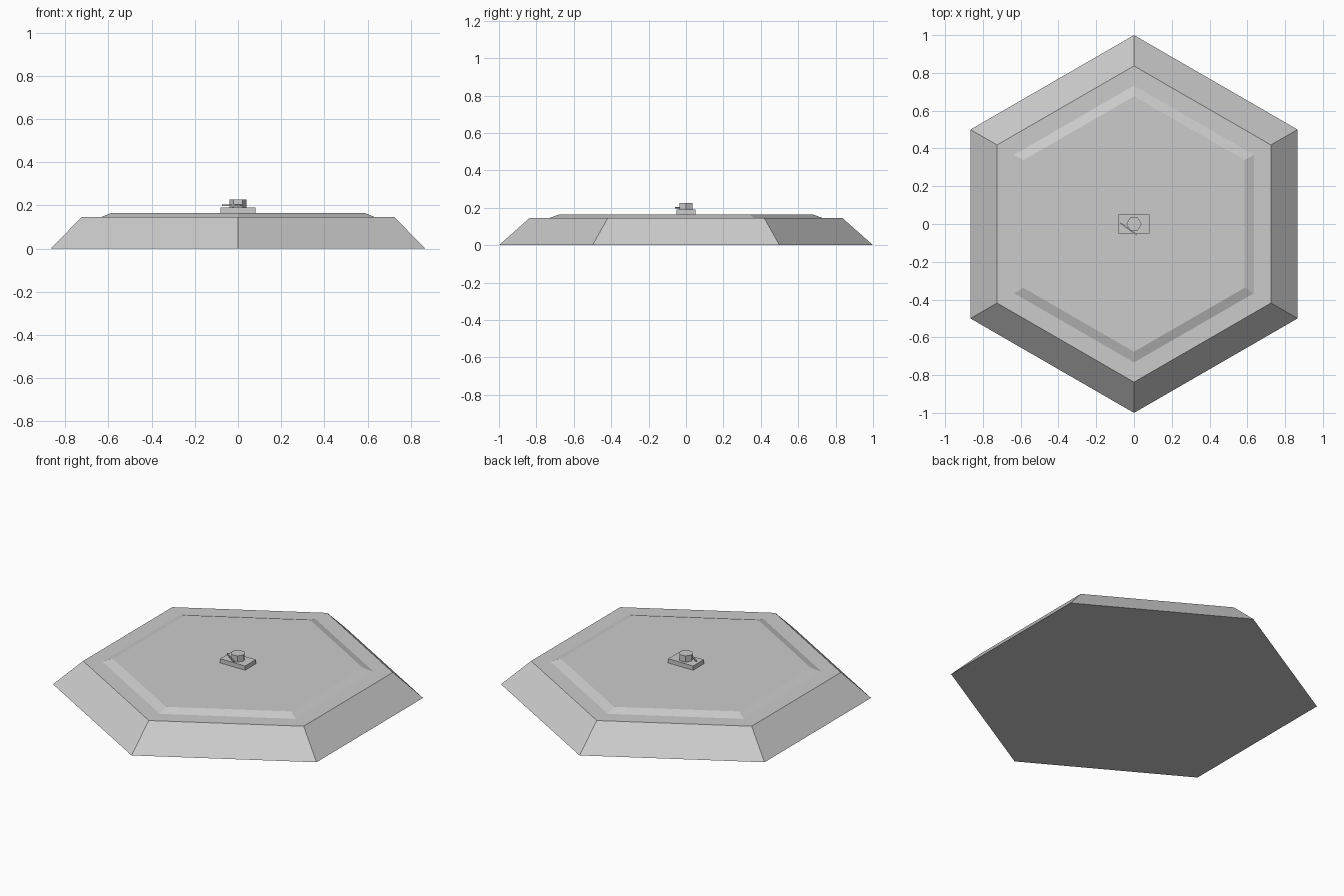
import bpy
import bmesh
import math
from mathutils import Matrix, Vector

if "Cube" in bpy.data.objects:
    bpy.data.objects.remove(bpy.data.objects["Cube"])

grey = bpy.data.materials.new("light grey")
grey.diffuse_color = (0.6, 0.6, 0.6, 1)
grey.use_nodes = True
grey.node_tree.nodes["Principled BSDF"].inputs["Base Color"].default_value = grey.diffuse_color


def finish(name, bm):
    bmesh.ops.recalc_face_normals(bm, faces=bm.faces)
    mesh = bpy.data.meshes.new(name)
    bm.to_mesh(mesh)
    bm.free()
    mesh.materials.append(grey)
    obj = bpy.data.objects.new(name, mesh)
    bpy.context.collection.objects.link(obj)
    return obj


def hex_frustum(name, r_low, r_high, z_low, z_high, turn):
    """Closed six-sided frustum with its first corner at angle turn."""
    bm = bmesh.new()
    rings = []
    for r, z in ((r_low, z_low), (r_high, z_high)):
        rings.append([bm.verts.new((r * math.cos(turn + i * math.pi / 3),
                                    r * math.sin(turn + i * math.pi / 3), z))
                      for i in range(6)])
    low, high = rings
    bm.faces.new(low[::-1])
    bm.faces.new(high)
    for i in range(6):
        j = (i + 1) % 6
        bm.faces.new((low[i], low[j], high[j], high[i]))
    return finish(name, bm)


def box(name, center, size, angle=0):
    bm = bmesh.new()
    bmesh.ops.create_cube(bm, size=1, matrix=Matrix.Translation(center)
                          @ Matrix.Rotation(angle, 4, 'Z')
                          @ Matrix.Diagonal((*size, 1)))
    return finish(name, bm)


# Wide sloped base and the shallow raised deck on it
hex_frustum("base", 1.0, 0.837, 0.0, 0.145, math.pi / 2)
hex_frustum("raised_deck", 0.733, 0.676, 0.145, 0.165, math.pi / 2)

# Small centre plate with a hexagonal turret
box("centre_plate", (0, 0, 0.1775), (0.164, 0.10, 0.025))
hex_frustum("turret", 0.04, 0.04, 0.19, 0.227, 0)

# Thin rod lying against the turret
start, end = Vector((-0.073, 0.006, 0.2)), Vector((0.014, -0.057, 0.2))
run = end - start
box("rod", (start + end) / 2, (run.length, 0.007, 0.007), math.atan2(run.y, run.x))
